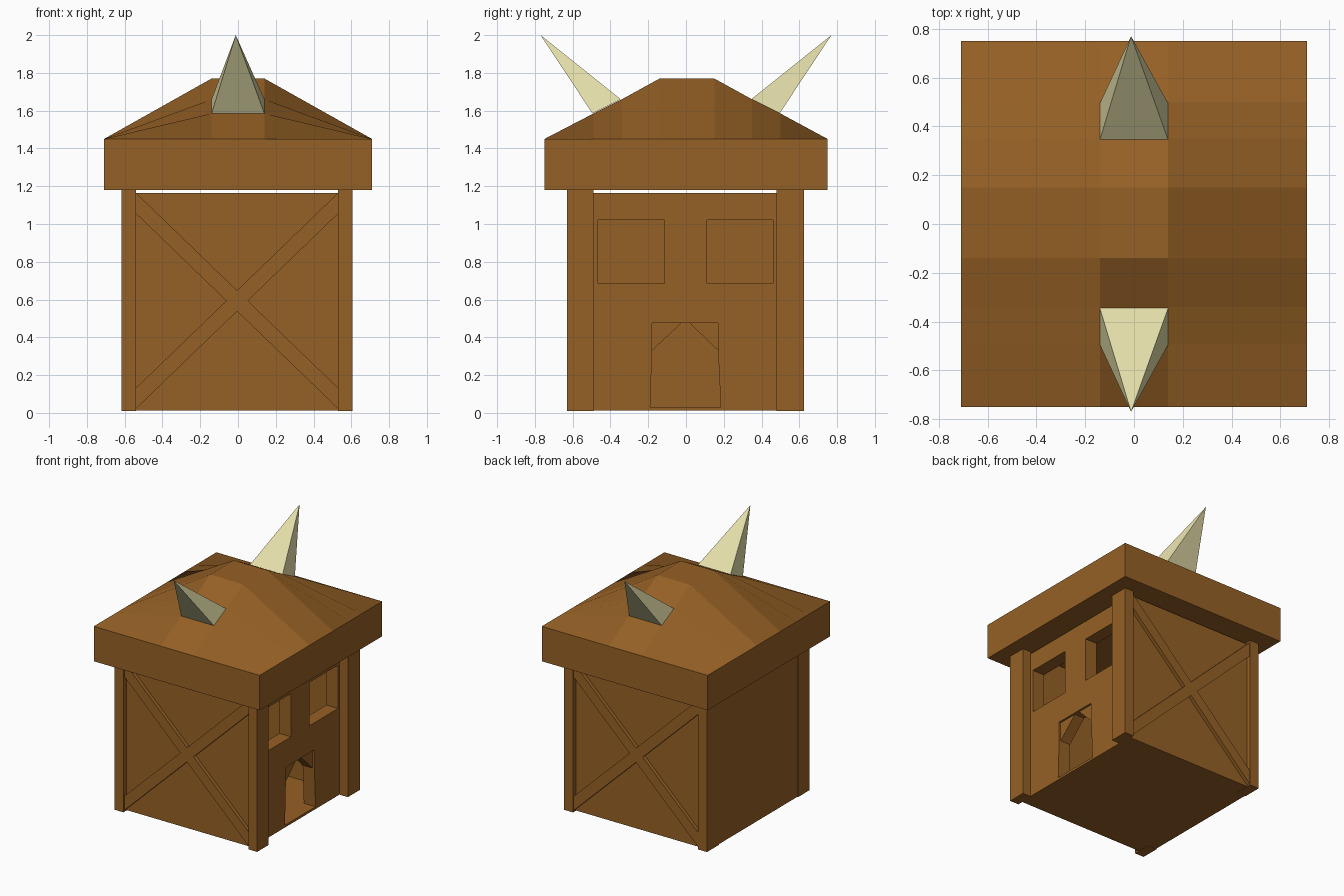
import bpy, bmesh
from mathutils import Matrix

if "Cube" in bpy.data.objects:
    bpy.data.objects.remove(bpy.data.objects["Cube"])


def material(name, rgb):
    m = bpy.data.materials.new(name)
    m.diffuse_color = (*rgb, 1)
    m.use_nodes = True
    m.node_tree.nodes["Principled BSDF"].inputs["Base Color"].default_value = m.diffuse_color
    return m


WOOD = material("brown wood", (0.305, 0.119, 0.019))
HORN = material("pale horn", (0.775, 0.73, 0.402))


def add(name, mesh, mat):
    mesh.materials.clear()
    mesh.materials.append(mat)
    ob = bpy.data.objects.new(name, mesh)
    bpy.context.collection.objects.link(ob)
    return ob


def from_bmesh(name, bm, mat):
    bmesh.ops.recalc_face_normals(bm, faces=bm.faces)
    mesh = bpy.data.meshes.new(name)
    bm.to_mesh(mesh)
    bm.free()
    return add(name, mesh, mat)


def box(name, x, y, z, mat=WOOD):
    bm = bmesh.new()
    bmesh.ops.create_cube(bm, size=1)
    for v in bm.verts:
        v.co = [r[0] if c < 0 else r[1] for c, r in zip(v.co, (x, y, z))]
    return from_bmesh(name, bm, mat)


def plate(name, loops, axis, lo, hi):
    """Outline with holes, given as (sideways, z), thick from lo to hi along axis."""
    cu = bpy.data.curves.new(name, 'CURVE')
    cu.dimensions, cu.fill_mode = '2D', 'BOTH'
    cu.extrude = (hi - lo) / 2
    for loop in loops:
        sp = cu.splines.new('POLY')
        sp.points.add(len(loop) - 1)
        for p, (u, v) in zip(sp.points, loop):
            p.co = (u, v, 0, 1)
        sp.use_cyclic_u = True
    tmp = bpy.data.objects.new(name + "_curve", cu)
    bpy.context.collection.objects.link(tmp)
    dg = bpy.context.evaluated_depsgraph_get()
    mesh = bpy.data.meshes.new_from_object(tmp.evaluated_get(dg))
    bpy.data.objects.remove(tmp)
    mid = (lo + hi) / 2
    if axis == 'x':
        mat = Matrix(((0, 0, 1, mid), (1, 0, 0, 0), (0, 1, 0, 0), (0, 0, 0, 1)))
    else:
        mat = Matrix(((1, 0, 0, 0), (0, 0, -1, mid), (0, 1, 0, 0), (0, 0, 0, 1)))
    mesh.transform(mat)
    bm = bmesh.new()
    bm.from_mesh(mesh)
    bmesh.ops.remove_doubles(bm, verts=bm.verts, dist=1e-5)
    for f in bm.faces:
        f.smooth = False
    return from_bmesh(name, bm, WOOD)


def rect(u0, u1, v0, v1):
    return [(u0, v0), (u1, v0), (u1, v1), (u0, v1)]


# Roof: slab with a faceted hipped top ruled from three columns of points
Z0, EAVE = 1.18, 1.45
xs = (-0.71, -0.14, 0.14, 0.71)
rows = [(-0.75, EAVE), (-0.49, 1.585), (-0.34, 1.66), (-0.14, 1.77),
        (0.15, 1.77), (0.35, 1.66), (0.5, 1.585), (0.75, EAVE)]
bm = bmesh.new()
grid = [[bm.verts.new((x, y, h if abs(x) < 0.5 else EAVE)) for x in xs] for y, h in rows]
for a, b in zip(grid, grid[1:]):
    for i in range(3):
        bm.faces.new((a[i], a[i + 1], b[i + 1], b[i]))
rim = [e for e in bm.edges if e.is_boundary]
low = bmesh.ops.extrude_edge_only(bm, edges=rim)["geom"]
for v in low:
    if isinstance(v, bmesh.types.BMVert):
        v.co.z = Z0
bmesh.ops.contextual_create(bm, geom=[e for e in low if isinstance(e, bmesh.types.BMEdge)])
from_bmesh("roof", bm, WOOD)

# Horns: four-sided spikes leaning out to front and back
for name, s in (("front_horn", -1), ("back_horn", 1)):
    bm = bmesh.new()
    base = [bm.verts.new(p) for p in ((-0.14, s * 0.495, 1.585), (0.14, s * 0.495, 1.585),
                                      (0.14, s * 0.345, 1.66), (-0.14, s * 0.345, 1.66))]
    tip = bm.verts.new((-0.012, s * 0.77, 2.0))
    bm.faces.new(base)
    for i in range(4):
        bm.faces.new((base[i], base[(i + 1) % 4], tip))
    from_bmesh(name, bm, HORN)

# Corner posts
for xn, x in (("left", (-0.617, -0.54)), ("right", (0.53, 0.605))):
    for yn, y in (("front", (-0.63, -0.49)), ("back", (0.48, 0.625))):
        box(f"{yn}_{xn}_post", x, y, (0.01, Z0))

# Front and back panels with crossed braces
TOP = 1.165
brace = [(-0.54, 1.165), (-0.54, 1.055), (0.53, 0.022), (0.53, 0.132)]
flipped = [(-0.01 - u, v) for u, v in brace]
for name, s in (("front", -1), ("back", 1)):
    y = sorted((s * 0.59, s * 0.49))
    box(name + "_panel", (-0.54, 0.535), y, (0.012, TOP))
    y = sorted((s * 0.618, s * 0.585))
    plate(name + "_brace_down", [brace], 'y', *y)
    plate(name + "_brace_up", [flipped], 'y', *y)

# Plain left wall and floor
box("left_wall", (-0.613, -0.52), (-0.49, 0.48), (0.012, TOP))
box("floor", (-0.6, 0.535), (-0.585, 0.585), (0.012, 0.03))

# Right wall with two windows and a doorway
wall = [(-0.49, 0.012), (-0.19, 0.012), (-0.18, 0.33), (-0.18, 0.475), (0.17, 0.475),
        (0.17, 0.33), (0.185, 0.012), (0.48, 0.012), (0.48, TOP), (-0.49, TOP)]
plate("right_wall", [wall, rect(-0.465, -0.115, 0.685, 1.02), rect(0.11, 0.46, 0.685, 1.02)],
      'x', 0.435, 0.535)

# Slanted corners of the door arch, set back a little
for name, a, b in (("front", -0.18, -0.025), ("back", 0.17, 0.02)):
    plate(name + "_door_arch", [[(a, 0.33), (b, 0.475), (a, 0.475)]], 'x', 0.435, 0.52)
